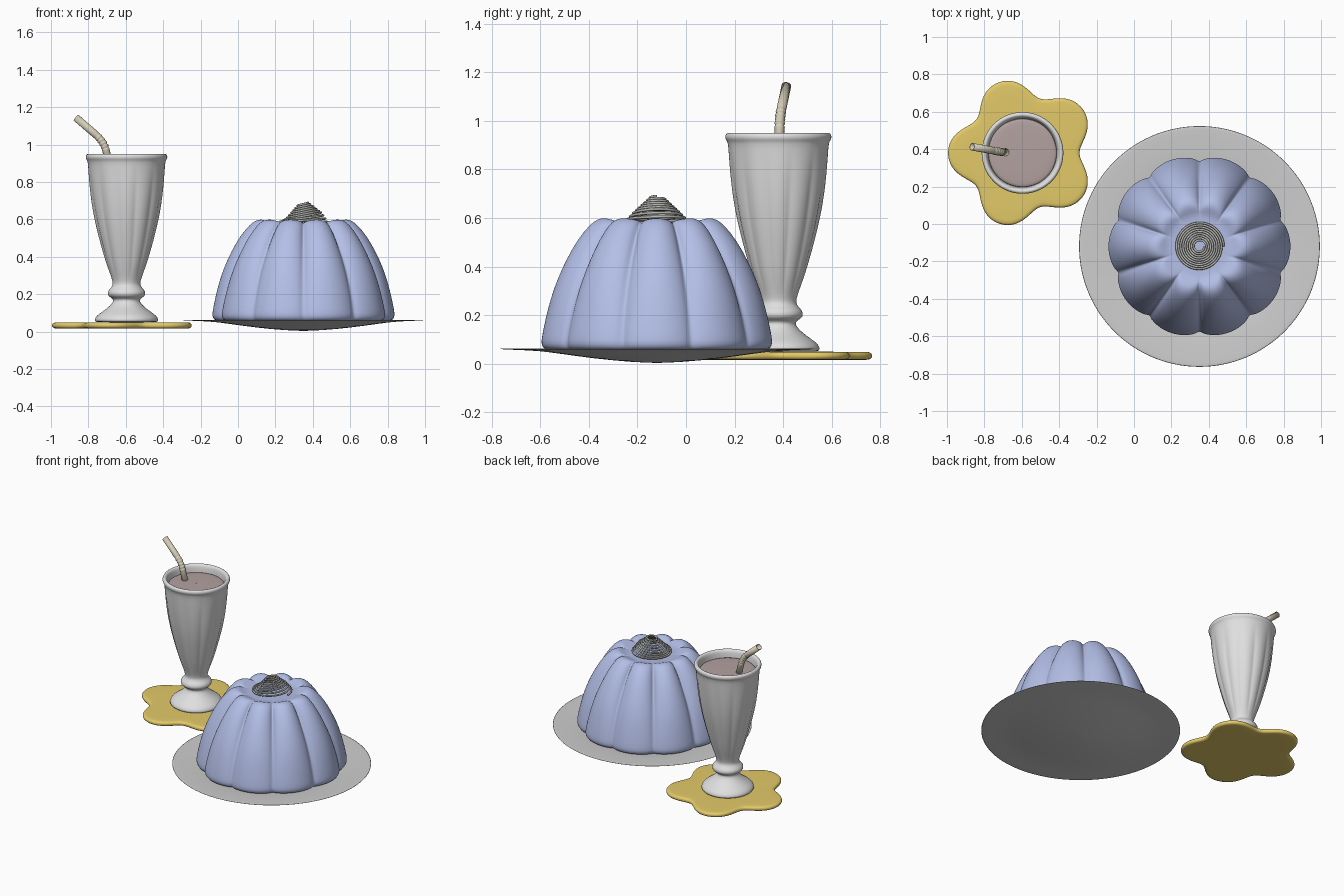
import bpy, bmesh, math
from mathutils import Vector

if "Cube" in bpy.data.objects:
    bpy.data.objects.remove(bpy.data.objects["Cube"])


def material(name, rgb):
    m = bpy.data.materials.new(name)
    m.diffuse_color = (*rgb, 1)
    m.use_nodes = True
    m.node_tree.nodes["Principled BSDF"].inputs["Base Color"].default_value = m.diffuse_color
    return m


BLUE = material("pudding blue", (.47, .54, .83))
PLATE = material("plate grey", (.62, .62, .62))
GLASS = material("glass white", (.74, .74, .74))
YELLOW = material("mat yellow", (.77, .59, .14))
MILK = material("milkshake mauve", (.45, .36, .35))
STRAW = material("straw cream", (.66, .61, .47))
WIRE = material("swirl grey", (.48, .48, .46))


def finish(name, bm, mat, subsurf=0):
    bmesh.ops.remove_doubles(bm, verts=bm.verts, dist=1e-5)
    bmesh.ops.recalc_face_normals(bm, faces=bm.faces)
    me = bpy.data.meshes.new(name)
    bm.to_mesh(me)
    bm.free()
    me.materials.append(mat)
    for p in me.polygons:
        p.use_smooth = True
    ob = bpy.data.objects.new(name, me)
    bpy.context.collection.objects.link(ob)
    if subsurf:
        mod = ob.modifiers.new("smooth", 'SUBSURF')
        mod.levels = mod.render_levels = subsurf
    return ob


def skin(bm, rings):
    for a, b in zip(rings, rings[1:]):
        n = len(a)
        for i in range(n):
            bm.faces.new((a[i], a[(i + 1) % n], b[(i + 1) % n], b[i]))


def lathe(name, profile, centre, seg, mat, shape=lambda a, p: (p[0], p[1]), subsurf=1):
    """Revolve profile points; shape(angle, point) returns the local (radius, height)."""
    bm = bmesh.new()
    rings = []
    for p in profile:
        ring = []
        for i in range(seg):
            a = 2 * math.pi * i / seg
            r, z = shape(a, p)
            ring.append(bm.verts.new((centre[0] + r * math.cos(a), centre[1] + r * math.sin(a), z)))
        rings.append(ring)
    skin(bm, rings)
    return finish(name, bm, mat, subsurf)


def sweep(name, pts, radii, seg, mat, caps=False):
    """Tube along a path with one radius per point."""
    bm = bmesh.new()
    rings = []
    for i, p in enumerate(pts):
        t = (pts[min(i + 1, len(pts) - 1)] - pts[max(i - 1, 0)]).normalized()
        u = t.cross(Vector((.05, 1, .02))).normalized() if abs(t.y) < .9 else t.cross(Vector((0, 0, 1))).normalized()
        if caps:
            u = t.cross(Vector((0, 0, 1))).normalized()
        v = t.cross(u)
        rings.append([bm.verts.new(p + radii[i] * (u * math.cos(k * 2 * math.pi / seg) + v * math.sin(k * 2 * math.pi / seg)))
                      for k in range(seg)])
    skin(bm, rings)
    if caps:
        bm.faces.new(rings[0])
        bm.faces.new(rings[-1])
    return finish(name, bm, mat)


DISH = (.35, -.12)
CUP = (-.596, .38)

# plate: thin shallow dish with a flat rim
lathe("plate", [(.001, .004), (.1, .007), (.25, .021), (.4, .042), (.48, .053), (.56, .057),
                (.642, .06), (.645, .062), (.642, .064), (.56, .061), (.48, .057), (.4, .046), (.25, .025), (.001, .008)],
      DISH, 96, PLATE)


# pudding: ten lobes, grooves deeper towards the top; points are (radius, height, groove depth)
def lobed(a, p):
    bump = abs(math.cos(5 * a)) ** .6
    r = p[0] * (1 - p[2] * (1 - bump))
    z = p[1]
    if z > .576:
        z = .576 + (z - .576) * (.1 + .9 * bump)
    return r, z


lathe("pudding", [(.001, .574, 0), (.08, .574, 0), (.14, .575, 0), (.17, .578, .02), (.195, .59, .08), (.225, .602, .17),
                  (.255, .595, .22), (.285, .575, .22), (.34, .51, .19), (.385, .43, .15), (.422, .35, .12),
                  (.45, .27, .1), (.472, .18, .08), (.486, .11, .075), (.488, .085, .07), (.48, .064, .07),
                  (.455, .052, .06), (.3, .05, 0), (.001, .05, 0)],
      DISH, 160, BLUE, lobed)

# wire swirl on top: a tilted conical spiral
turns, per = 9, 40
path = []
for i in range(turns * per + 1):
    t = i / (turns * per)
    a = 2 * math.pi * i / per
    r = .129 - .104 * t
    x, y = r * math.cos(a), r * math.sin(a)
    tilt = .18 * min(1, t * 3)
    path.append(Vector((DISH[0] + x, DISH[1] + y, .587 + .098 * t + tilt * x)))
sweep("topping_swirl", path, [.006] * len(path), 8, WIRE, caps=True)

# mat: five-lobed pad with rounded edge
lathe("flower_mat", [(0, .016), (-.03, .016), (-.012, .017), (-.002, .024), (0, .033), (-.002, .042),
                     (-.012, .049), (-.03, .05), (0, .05)],
      CUP, 120, YELLOW,
      lambda a, p: ((.357 - .047 * math.cos(5 * a) - .005 * math.cos(10 * a) + p[0]) if p[0] or .017 < p[1] < .049 else .001, p[1]))


# glass: foot, knop, fluted bowl, rolled rim and inner wall
def fluted(a, p):
    z = p[1]
    k = max(0, min(1, (z - .27) / .1, (.9 - z) / .2)) if p[2] else 0
    return p[0] * (1 - .045 * k * (1 - abs(math.cos(6 * a)) ** .8)), z


lathe("sundae_glass", [(.001, .05, 0), (.15, .05, 0), (.168, .053, 0), (.171, .066, 0), (.16, .085, 0), (.13, .106, 0),
                       (.097, .13, 0), (.076, .152, 0), (.069, .168, 0), (.078, .179, 0), (.096, .189, 0),
                       (.102, .203, 0), (.098, .22, 0), (.082, .235, 0), (.073, .25, 0), (.074, .268, 1),
                       (.086, .305, 1), (.107, .36, 1), (.128, .43, 1), (.15, .51, 1), (.172, .6, 1), (.188, .69, 1),
                       (.198, .78, 1), (.204, .86, 1), (.207, .912, 0), (.215, .92, 0), (.22, .934, 0), (.215, .948, 0),
                       (.204, .952, 0), (.192, .945, 0), (.187, .925, 0), (.183, .89, 0), (.178, .84, 0), (.001, .84, 0)],
      CUP, 96, GLASS, fluted)

# drink surface
lathe("milkshake", [(.001, .905), (.12, .904), (.175, .902), (.186, .897), (.18, .88), (.001, .88)], CUP, 64, MILK)

# straw: straight stem, ribbed bend, angled tip
start, b0, b1, b2, tip = (Vector(v) for v in ((-.675, .383, .85), (-.706, .385, .97), (-.718, .386, 1.015),
                                              (-.757, .393, 1.05), (-.866, .413, 1.144)))
path, radii = [start, b0], [.02, .02]
for i in range(1, 20):
    t = i / 20
    path.append(b0 * (1 - t) ** 2 + b1 * 2 * t * (1 - t) + b2 * t * t)
    radii.append(.0215 if i % 4 < 2 else .0185)
path += [b2, tip]
radii += [.02, .02]
straw = sweep("straw", path, radii, 20, STRAW)
wall = straw.modifiers.new("wall", 'SOLIDIFY')
wall.thickness = .003
